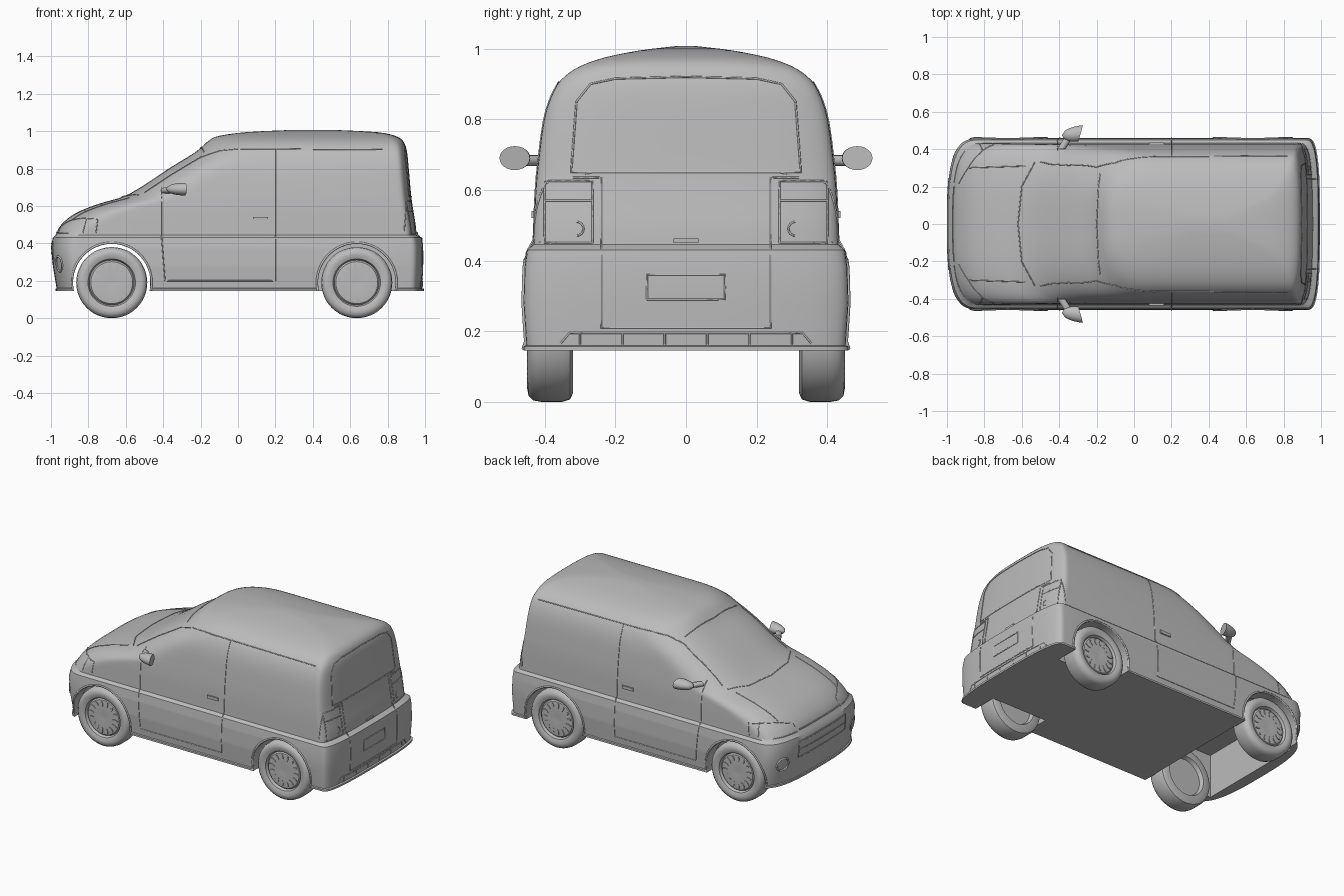
import bpy, bmesh, math
from mathutils import Vector
from mathutils.bvhtree import BVHTree

if "Cube" in bpy.data.objects:
    bpy.data.objects.remove(bpy.data.objects["Cube"])

grey = bpy.data.materials.new("body_grey")
grey.use_nodes = True
tone = (0.5, 0.5, 0.5, 1)
grey.diffuse_color = tone
for node in grey.node_tree.nodes:
    if node.type == 'BSDF_PRINCIPLED':
        node.inputs["Base Color"].default_value = tone
        node.inputs["Roughness"].default_value = 0.6


def activate(ob):
    bpy.ops.object.select_all(action='DESELECT')
    ob.select_set(True)
    bpy.context.view_layer.objects.active = ob


def make(name, bm, angle=35):
    """Turn a bmesh into a shaded object."""
    bmesh.ops.recalc_face_normals(bm, faces=bm.faces)
    mesh = bpy.data.meshes.new(name)
    bm.to_mesh(mesh)
    bm.free()
    mesh.materials.append(grey)
    ob = bpy.data.objects.new(name, mesh)
    bpy.context.collection.objects.link(ob)
    activate(ob)
    bpy.ops.object.shade_smooth_by_angle(angle=math.radians(angle))
    return ob


def skin(bm, loops):
    """Bridge closed loops of points and cap both ends."""
    rings = [[bm.verts.new(p) for p in loop] for loop in loops]
    n = len(rings[0])
    for a, b in zip(rings, rings[1:]):
        for i in range(n):
            j = (i + 1) % n
            bm.faces.new((a[i], a[j], b[j], b[i]))
    bm.faces.new(rings[0])
    bm.faces.new(rings[-1])


def box(bm, lo, hi):
    verts = bmesh.ops.create_cube(bm, size=1)["verts"]
    for v in verts:
        v.co = [l + (c + 0.5) * (h - l) for l, h, c in zip(lo, hi, v.co)]


# ---- Body shell: stacked plan outlines (height, half width, nose x, tail x)
lower = [(.145, .46, -.975, .995), (.157, .46, -.975, .995), (.16, .452, -.97, .985),
         (.28, .46, -.99, .99), (.38, .457, -1, .99), (.43, .45, -.99, .985)]
upper = [(.445, .432, -.975, .955), (.5, .43, -.945, .95), (.56, .428, -.87, .94),
         (.61, .425, -.75, .932), (.665, .42, -.58, .925), (.8, .402, -.37, .913),
         (.88, .375, -.24, .905), (.92, .345, -.19, .895), (.95, .3, -.155, .88),
         (.975, .23, -.1, .84), (.995, .13, .05, .74), (1.007, .03, .3, .5)]


def smooth_rows(rows, steps=3):
    out = []
    for i in range(len(rows) - 1):
        p = [rows[max(0, min(len(rows) - 1, i + k))] for k in (-1, 0, 1, 2)]
        for s in range(steps):
            t = s / steps
            out.append([b + t / 2 * (c - a + t * (2 * a - 5 * b + 4 * c - d + t * (3 * (b - c) + d - a)))
                        for a, b, c, d in zip(*p)])
    return out + [rows[-1]]


def outline(z, w, nose, tail):
    mid = (tail - nose) / 2
    lf = min(mid, .17 + .18 * max(0, min(1, (z - .44) / .2)))
    lr = min(mid, .07)
    half = []
    for end, length, count in ((nose, lf, 20), (tail, -lr, 14)):
        arc = []
        for i in range(count + 1):
            a = math.pi / 2 * i / count
            c, s = max(0, math.cos(a)) ** (2 / 3), math.sin(a) ** (2 / 3)
            arc.append((end + length * (1 - c), w * s, z))
        half += arc if length > 0 else arc[::-1]
    return half + [(x, -y, z) for x, y, z in half[-2:0:-1]]


bm = bmesh.new()
skin(bm, [outline(*r) for r in lower + smooth_rows(upper)])
bmesh.ops.recalc_face_normals(bm, faces=bm.faces)
tree = BVHTree.FromBMesh(bm)
body = make("body_shell", bm)

# ---- Wheel wells and open engine bay cut from below
AXLES = (("front", -.675), ("rear", .635))
HUB_Z = .19


def cut(lo=None, hi=None, well=None):
    bm = bmesh.new()
    if well:
        x, side = well
        loops = [[(x + .207 * math.cos(k * math.tau / 48), side * y,
                   HUB_Z + .207 * math.sin(k * math.tau / 48)) for k in range(48)] for y in (.3, .6)]
        skin(bm, loops)
    else:
        box(bm, lo, hi)
    cutter = make("cutter", bm)
    cutter.hide_render = True
    mod = body.modifiers.new("cut", 'BOOLEAN')
    mod.operation, mod.solver, mod.object = 'DIFFERENCE', 'EXACT', cutter
    activate(body)
    bpy.ops.object.modifier_apply(modifier=mod.name)
    bpy.data.objects.remove(cutter)


cut(lo=(-.9, -.37, .1), hi=(-.47, .37, .43))
for _, x in AXLES:
    for side in (1, -1):
        cut(well=(x, side))
activate(body)
bpy.ops.object.shade_smooth_by_angle(angle=math.radians(35))


# ---- Panel seams: thin beads laid on the shell by projection
def project(axis, sign, a, b):
    origin, ray = {'x': ((sign * 2, a, b), (-sign, 0, 0)),
                   'y': ((a, sign * 2, b), (0, -sign, 0)),
                   'z': ((a, b, 2), (0, 0, -1))}[axis]
    return tree.ray_cast(Vector(origin), Vector(ray))[0]


def seams(name, axis, sign, paths, radius=.003, flip=False):
    curve = bpy.data.curves.new(name, 'CURVE')
    curve.dimensions, curve.bevel_depth, curve.bevel_resolution = '3D', radius, 1
    for path in paths:
        for m in ((1, -1) if flip else (1,)):
            pts = []
            for p, q in zip(path, path[1:]):
                n = max(1, int(math.dist(p, q) / .025))
                pts += [[u + (v - u) * i / n for u, v in zip(p, q)] for i in range(n)]
            pts.append(path[-1])
            if axis == 'x':
                pts = [(m * a, b) for a, b in pts]
            if axis == 'z':
                pts = [(a, m * b) for a, b in pts]
            hits = [h for h in (project(axis, sign, *p) for p in pts) if h]
            if len(hits) > 1:
                spline = curve.splines.new('POLY')
                spline.points.add(len(hits) - 1)
                for sp, h in zip(spline.points, hits):
                    sp.co = (*h, 1)
    curve.materials.append(grey)
    ob = bpy.data.objects.new(name, curve)
    bpy.context.collection.objects.link(ob)
    activate(ob)
    bpy.ops.object.convert(target='MESH')


def rect(a, b, c, d):
    return [(a, b), (c, b), (c, d), (a, d), (a, b)]


def arc(x, z, r, start, stop, n=32):
    return [(x + r * math.cos(start + (stop - start) * i / n),
             z + r * math.sin(start + (stop - start) * i / n)) for i in range(n + 1)]


for label, side in (("left", 1), ("right", -1)):
    seams(label + "_door_seams", 'y', side, [
        [(-.41, .7), (-.41, .45), (-.39, .2), (.2, .2), (.2, .9)],
        [(-.5, .67), (-.35, .77), (-.2, .86), (-.1, .895), (0, .905), (.82, .9)]])
    seams(label + "_lamp_sides", 'y', side, [
        [(-.76, .455), (-.75, .53), (-.83, .535)], [(-.83, .455), (-.81, .535)],
        [(.92, .45), (.89, .47), (.9, .62), (.92, .65)]])
    seams(label + "_arch_lips", 'y', side,
          [arc(x, HUB_Z, .213, -.2, math.pi + .2) for _, x in AXLES], .006)

seams("tailgate_seams", 'x', 1, [
    [(0, .21), (.24, .21), (.24, .635), (.32, .635)],
    [(0, .65), (.325, .65), (.31, .85), (.27, .9), (.2, .915), (0, .92)]], flip=True)
seams("tail_lamps", 'x', 1, [rect(.265, .45, .4, .625), [(.265, .57), (.4, .57)],
                             arc(.31, .49, .02, 1.6, 4.7, 8)], flip=True)
seams("rear_plate_frame", 'x', 1, [rect(-.11, .29, .11, .36)])
seams("rear_bumper_slots", 'x', 1, [[(0, .195), (.33, .195), (.355, .165)]] +
      [[(y, .163), (y, .195)] for y in (.06, .18, .3)], flip=True)
seams("headlamps", 'x', -1, [[(.39, .455), (.22, .455), (.22, .5), (.3, .525), (.38, .535)]], flip=True)
seams("fog_lamps", 'x', -1, [arc(.36, .29, .04, 0, math.tau, 20)], .006, True)
seams("front_grille", 'x', -1, [rect(-.24, .3, .24, .4), [(-.24, .35), (.24, .35)],
                                [(-.2, .46), (.2, .46)]], .004)
seams("hood_seams", 'z', 1, [[(-.88, .3), (-.58, .31)]], flip=True)
seams("windscreen_frame", 'z', 1, [[(-.62, 0), (-.6, .2), (-.53, .33)],
                                   [(-.2, 0), (-.19, .2), (-.18, .27)]], flip=True)

# ---- Handles
bm = bmesh.new()
for side in (1, -1):
    y = project('y', side, .12, .53).y
    box(bm, (.08, y - .008, .52), (.16, y + .008, .54))
x = project('x', 1, 0, .455).x
box(bm, (x - .01, -.035, .45), (x + .008, .035, .462))
make("door_handles", bm)

# ---- Wheels: turned profile of (radius, distance from centre line)
profile = [(.02, .432), (.07, .437), (.112, .432), (.12, .422), (.127, .44), (.15, .45), (.172, .446),
           (.186, .432), (.19, .41), (.19, .35), (.183, .328), (.165, .32), (.13, .32), (.12, .345), (.02, .345)]
for end, x in AXLES:
    for label, side in (("left", 1), ("right", -1)):
        bm = bmesh.new()
        skin(bm, [[(x + r * math.cos(k * math.tau / 48), side * y, HUB_Z + r * math.sin(k * math.tau / 48))
                   for k in range(48)] for r, y in profile])
        # raised trim tabs around the hub cap
        for k in range(15):
            a = k * math.tau / 15
            ring = [(.085 + .02 * math.cos(t), .008 * math.sin(t)) for t in (i * math.tau / 10 for i in range(10))]
            skin(bm, [[(x + u * math.cos(a) - v * math.sin(a), side * y,
                        HUB_Z + u * math.sin(a) + v * math.cos(a)) for u, v in ring] for y in (.43, .439)])
        make(f"{end}_{label}_wheel", bm)

# ---- Door mirrors: bullet housing with flat glass, on a short arm
for label, side in (("left", 1), ("right", -1)):
    bm = bmesh.new()
    loops = []
    for i in range(9):
        t = i / 8
        s = math.sqrt(1 - (1 - t) ** 2) * .98 + .02
        loops.append([(-.385 + .1 * t + .012 * t * math.cos(a), side * (.475 + .01 * t + .043 * s * math.cos(a)),
                       .69 + .034 * s * math.sin(a)) for a in (k * math.tau / 24 for k in range(24))])
    skin(bm, loops)
    skin(bm, [[(cx + .022 * math.cos(a), side * y, .683 + .016 * math.sin(a))
               for a in (k * math.tau / 12 for k in range(12))] for cx, y in ((-.39, .4), (-.345, .47))])
    make(label + "_mirror", bm)
